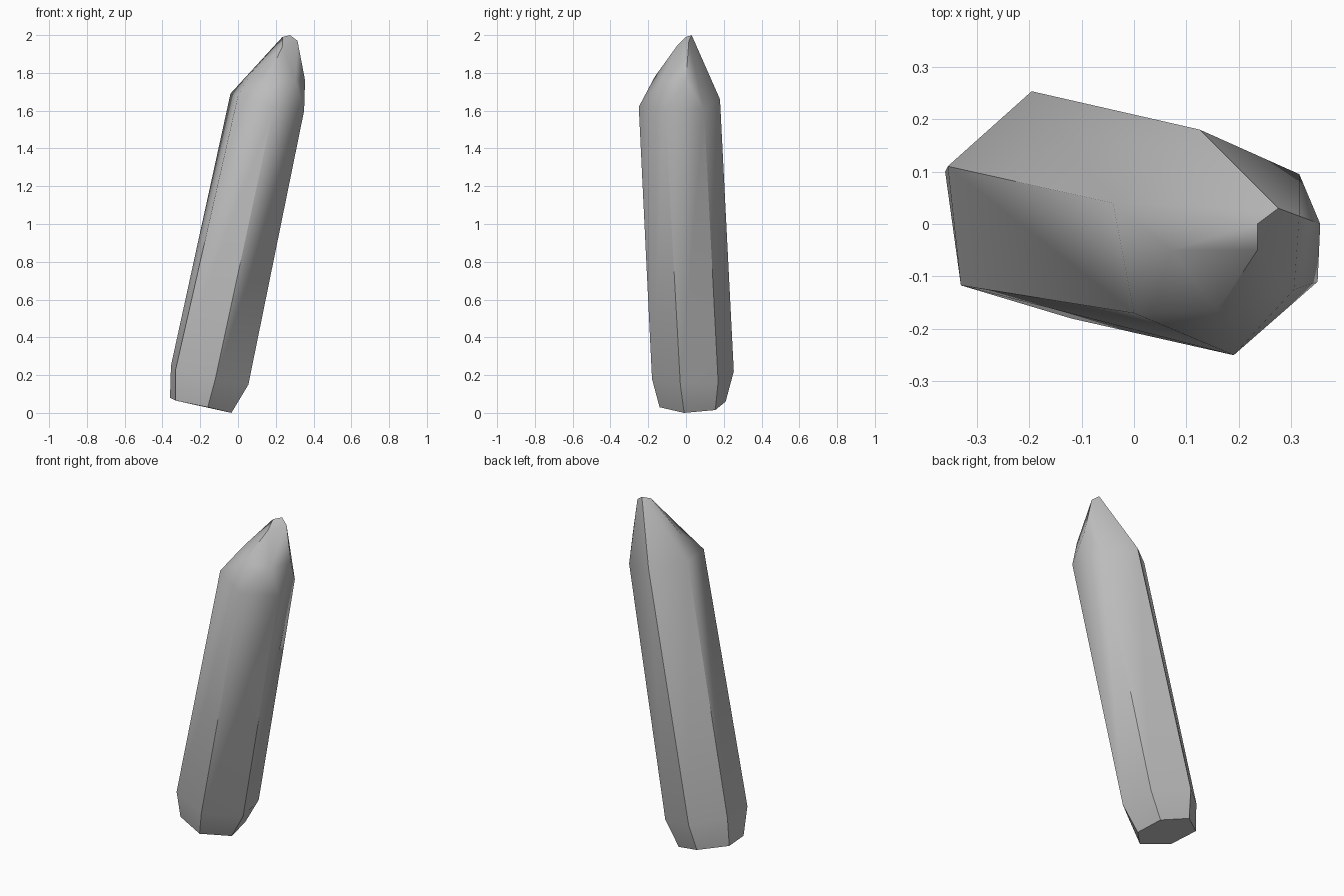
import bpy
import bmesh
import math
from mathutils import Vector

old = bpy.data.objects.get("Cube")
if old:
    bpy.data.objects.remove(old, do_unlink=True)

# Grey stone material
stone = bpy.data.materials.new("grey_stone")
stone.use_nodes = True
grey = (0.5, 0.5, 0.5, 1)
stone.diffuse_color = grey
shader = next(n for n in stone.node_tree.nodes if n.type == 'BSDF_PRINCIPLED')
shader.inputs["Base Color"].default_value = grey

bm = bmesh.new()


def ring(points):
    """Add one loop of corners, starting at the left side of the front."""
    return [bm.verts.new(Vector(p)) for p in points]


# Leaning six-sided shaft: base, lower bevel and shoulder corners
base = ring([(-.36, .10, .08), (-.33, -.08, .065), (-.16, -.14, .03),
             (-.035, -.01, 0), (-.06, .155, .015), (-.22, .21, .06)])
bevel = ring([(-.355, .11, .25), (-.33, -.117, .23), (-.12, -.18, .18),
              (.055, -.03, .15), (.02, .17, .165), (-.195, .253, .22)])
shoulder = ring([(-.04, .04, 1.69), (0, -.17, 1.68), (.19, -.25, 1.62),
                 (.35, -.11, 1.60), (.315, .095, 1.61), (.125, .18, 1.66)])

bm.faces.new(base)
for lower, upper in ((base, bevel), (bevel, shoulder)):
    for i in range(len(lower)):
        j = (i + 1) % len(lower)
        bm.faces.new((lower[i], lower[j], upper[j], upper[i]))

# Irregular point: named corners joined by its facets
corner = dict(zip("ABCDFG", shoulder))
tip_points = {
    "E": (.355, 0, 1.76),
    "P": (.305, -.125, 1.76),
    "Q": (.16, -.165, 1.78),
    "R": (.07, -.05, 1.80),
    "T": (.275, .03, 2.0),
    "U": (.315, .015, 1.97),
    "V": (.235, 0, 1.99),
    "W": (.235, -.05, 1.94),
}
for name, point in tip_points.items():
    corner[name] = bm.verts.new(Vector(point))

facets = ("ABR BQR BCQ CPQ CDP DEP DFE EFU EUP FTU FGT GAT "
          "ATV ARV RQW RWV QPW PUW UTW TVW")
for facet in facets.split():
    bm.faces.new([corner[c] for c in facet])

bmesh.ops.recalc_face_normals(bm, faces=bm.faces[:])
mesh = bpy.data.meshes.new("crystal_shard")
bm.to_mesh(mesh)
bm.free()
mesh.materials.append(stone)

shard = bpy.data.objects.new("crystal_shard", mesh)
bpy.context.collection.objects.link(shard)

# Soft facets on the point, crisp edges along the shaft
bpy.ops.object.select_all(action='DESELECT')
shard.select_set(True)
bpy.context.view_layer.objects.active = shard
bpy.ops.object.shade_smooth_by_angle(angle=math.radians(42))
